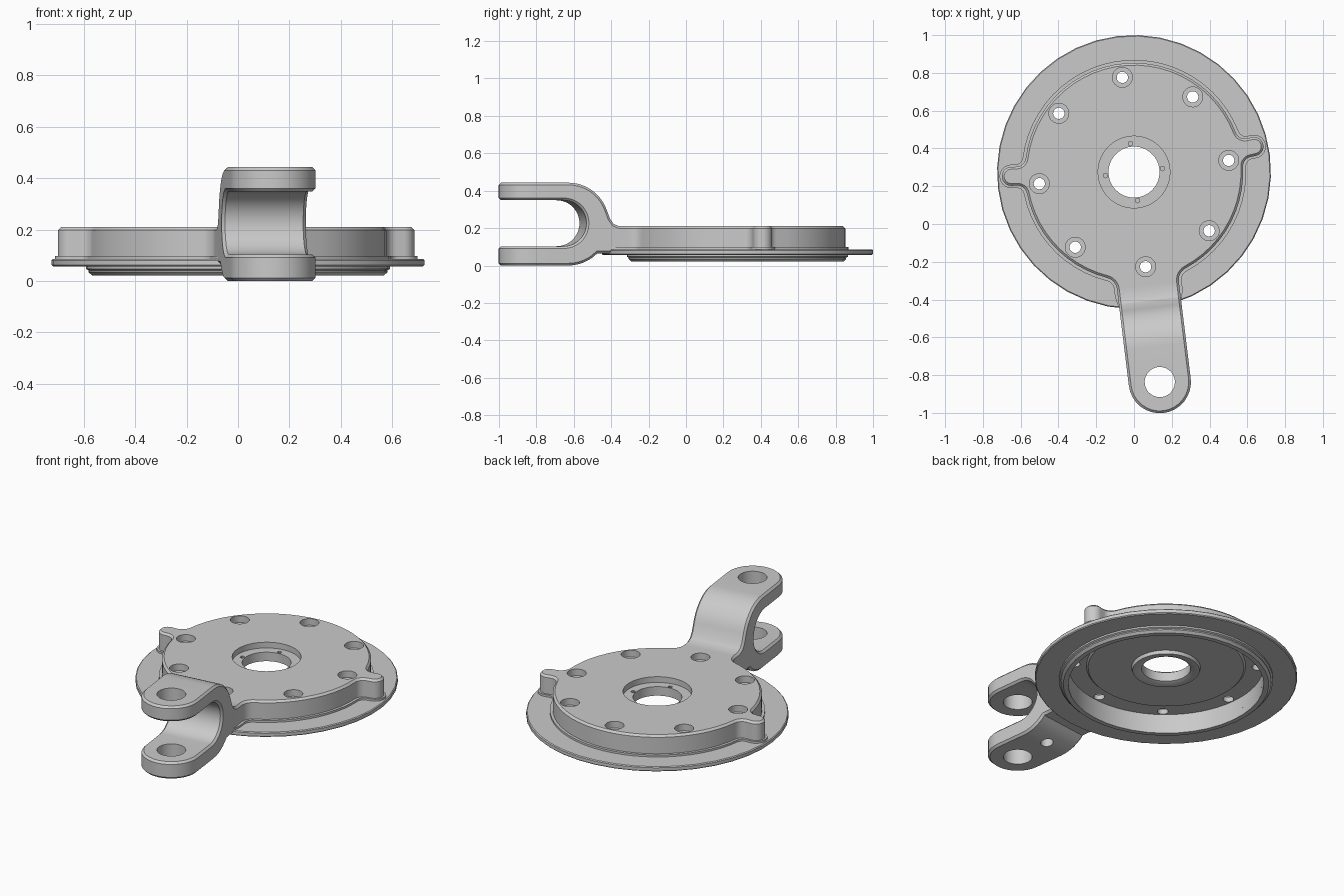
import bpy, bmesh, math
from math import sin, cos, pi, radians, sqrt, atan2
from mathutils import Matrix

default = bpy.data.objects.get("Cube")
if default:
    bpy.data.objects.remove(default, do_unlink=True)

# Material
metal = bpy.data.materials.new("cast_grey_metal")
metal.use_nodes = True
GREY = (0.59, 0.59, 0.59, 1)
metal.diffuse_color = GREY
metal.node_tree.nodes["Principled BSDF"].inputs["Base Color"].default_value = GREY


def finish(name, bm):
    bmesh.ops.remove_doubles(bm, verts=bm.verts, dist=1e-5)
    bmesh.ops.recalc_face_normals(bm, faces=bm.faces)
    mesh = bpy.data.meshes.new(name)
    bm.to_mesh(mesh)
    bm.free()
    mesh.materials.append(metal)
    ob = bpy.data.objects.new(name, mesh)
    bpy.context.collection.objects.link(ob)
    return ob


def extrude(name, pts, lo, hi, matrix=Matrix()):
    bm = bmesh.new()
    face = bm.faces.new([bm.verts.new((x, y, lo)) for x, y in pts])
    new = bmesh.ops.extrude_face_region(bm, geom=[face])["geom"]
    moved = [v for v in new if isinstance(v, bmesh.types.BMVert)]
    bmesh.ops.translate(bm, verts=moved, vec=(0, 0, hi - lo))
    bm.transform(matrix)
    return finish(name, bm)


def lathe(name, profile, n, at=(0, 0)):
    """Closed (radius, z) profile revolved around a vertical axis."""
    bm = bmesh.new()
    rings = [[bm.verts.new((at[0] + r * cos(2 * pi * i / n), at[1] + r * sin(2 * pi * i / n), z))
              for i in range(n)] for r, z in profile]
    for k, ring in enumerate(rings):
        nxt = rings[(k + 1) % len(rings)]
        if profile[k][0] == 0 and profile[(k + 1) % len(rings)][0] == 0:
            continue
        for i in range(n):
            j = (i + 1) % n
            bm.faces.new((ring[i], ring[j], nxt[j], nxt[i]))
    return finish(name, bm)


def drill(name, r, lo, hi, at, n=20):
    return lathe(name, [(0, lo), (r, lo), (r, hi), (0, hi)], n, at)


def bake(ob):
    bpy.context.view_layer.update()
    mesh = bpy.data.meshes.new_from_object(ob.evaluated_get(bpy.context.evaluated_depsgraph_get()))
    ob.modifiers.clear()
    ob.data = mesh


def boolean(ob, tool, operation="DIFFERENCE", keep=False):
    mod = ob.modifiers.new("cut", "BOOLEAN")
    mod.operation, mod.object, mod.solver = operation, tool, "EXACT"
    bake(ob)
    if not keep:
        bpy.data.objects.remove(tool, do_unlink=True)


def arc(cx, cy, r, a0, a1, n):
    return [(cx + r * cos(a0 + (a1 - a0) * i / n), cy + r * sin(a0 + (a1 - a0) * i / n))
            for i in range(n + 1)]


def plan(radius, lugs):
    """Disc outline with filleted, round-ended lugs (angle, half width, tip, fillet)."""
    pts = []
    for k, (deg, half, tip, fil) in enumerate(lugs):
        a, b = radians(deg), half + fil
        along = sqrt((radius + fil) ** 2 - b * b)
        delta = atan2(b, along)
        side = arc(along, -b, fil, pi - delta, pi / 2, 6) + arc(tip, 0, half, -pi / 2, 0, 8)
        shape = side + [(u, -v) for u, v in reversed(side[:-1])]
        pts += [(u * cos(a) - v * sin(a), u * sin(a) + v * cos(a)) for u, v in shape]
        # Disc arc as far as the next lug
        ndeg, nhalf, _, nfil = lugs[(k + 1) % len(lugs)]
        nb = nhalf + nfil
        end = radians(ndeg + (360 if ndeg < deg else 0)) - math.asin(nb / (radius + nfil))
        steps = max(2, round((end - a - delta) / radians(6)))
        pts += arc(0, 0, radius, a + delta, end, steps)[1:-1]
    return pts


TIP = 1.12

# Body, ears and fork: plan outline crossed with the side profile
body = extrude("housing_body_and_fork",
               plan(0.578, [(5, 0.05, 0.65, 0.05), (175, 0.05, 0.65, 0.05), (270, 0.165, TIP, 0.07)]),
               -0.2, 0.7)
side_profile = ([(-0.9, 0.065), (0.74, 0.065)]
                + arc(0.93, 0.22, 0.22, radians(225), radians(270), 6)
                + [(1.4, 0), (1.4, 0.103)]
                + arc(0.955, 0.226, 0.123, radians(270), radians(90), 18)
                + [(1.4, 0.349), (1.4, 0.443)]
                + arc(0.93, 0.223, 0.22, radians(90), radians(160), 10)
                + [(0.705, 0.25), (0.685, 0.222), (0.655, 0.21), (-0.9, 0.21)])
turn = Matrix(((0, 0, 1, 0), (-1, 0, 0, 0), (0, 1, 0, 0), (0, 0, 0, 1)))
boolean(body, extrude("side_slab", side_profile, -0.9, 0.9, turn), "INTERSECT")
bevel = body.modifiers.new("edge", "BEVEL")
bevel.width, bevel.segments, bevel.use_clamp_overlap = 0.012, 1, False
bevel.limit_method, bevel.angle_limit = "ANGLE", radians(50)
bake(body)

# Small step where the body meets the flange
step = extrude("body_base_step",
               plan(0.594, [(5, 0.062, 0.65, 0.04), (175, 0.062, 0.65, 0.04), (270, 0.18, 0.63, 0.05)]),
               0.075, 0.098)

# Underside cavity, centre bore and top recess
cavity = lathe("cavity", [(0, -0.1), (0.54, -0.1), (0.54, 0.14), (0.44, 0.14), (0.43, 0.13),
                          (0.19, 0.13), (0.185, 0.11), (0.16, 0.11), (0.135, 0.12),
                          (0.135, 0.175), (0.19, 0.175), (0.19, 0.3), (0, 0.3)], 64)
boolean(step, cavity, keep=True)
boolean(body, cavity)

# Counterbored bolt holes
for i in range(8):
    a = i * pi / 4
    at = (0.505 * cos(a), 0.505 * sin(a))
    boolean(body, lathe("bolt_hole", [(0, 0.1), (0.03, 0.1), (0.03, 0.17), (0.053, 0.17),
                                      (0.053, 0.3), (0, 0.3)], 20, at))

# Blind pin holes around the bore
for i in range(4):
    a = i * pi / 2
    boolean(body, drill("pin_hole", 0.012, 0.145, 0.2, (0.152 * cos(a), 0.152 * sin(a)), 10))

# Fork eyes and the blind hole under the lower prong
boolean(body, drill("fork_eye", 0.08, -0.1, 0.6, (0, -TIP), 32))
boolean(body, drill("blind_hole", 0.035, -0.1, 0.08, (0, -0.9)))

# Wide flange with the spigot lip below
flange = lathe("flange", [(0.54, 0.022), (0.568, 0.022), (0.582, 0.035), (0.582, 0.042), (0.592, 0.047),
                          (0.592, 0.057), (0.72, 0.057), (0.725, 0.062), (0.725, 0.081), (0.72, 0.086),
                          (0.54, 0.086)], 40)

# Placement and shading
for ob in (body, step, flange):
    ob.location = (0, 0.275, 0)
    ob.rotation_euler = (0, 0, radians(7))
    bpy.ops.object.select_all(action="DESELECT")
    ob.select_set(True)
    bpy.context.view_layer.objects.active = ob
    bpy.ops.object.shade_smooth_by_angle(angle=radians(30))
